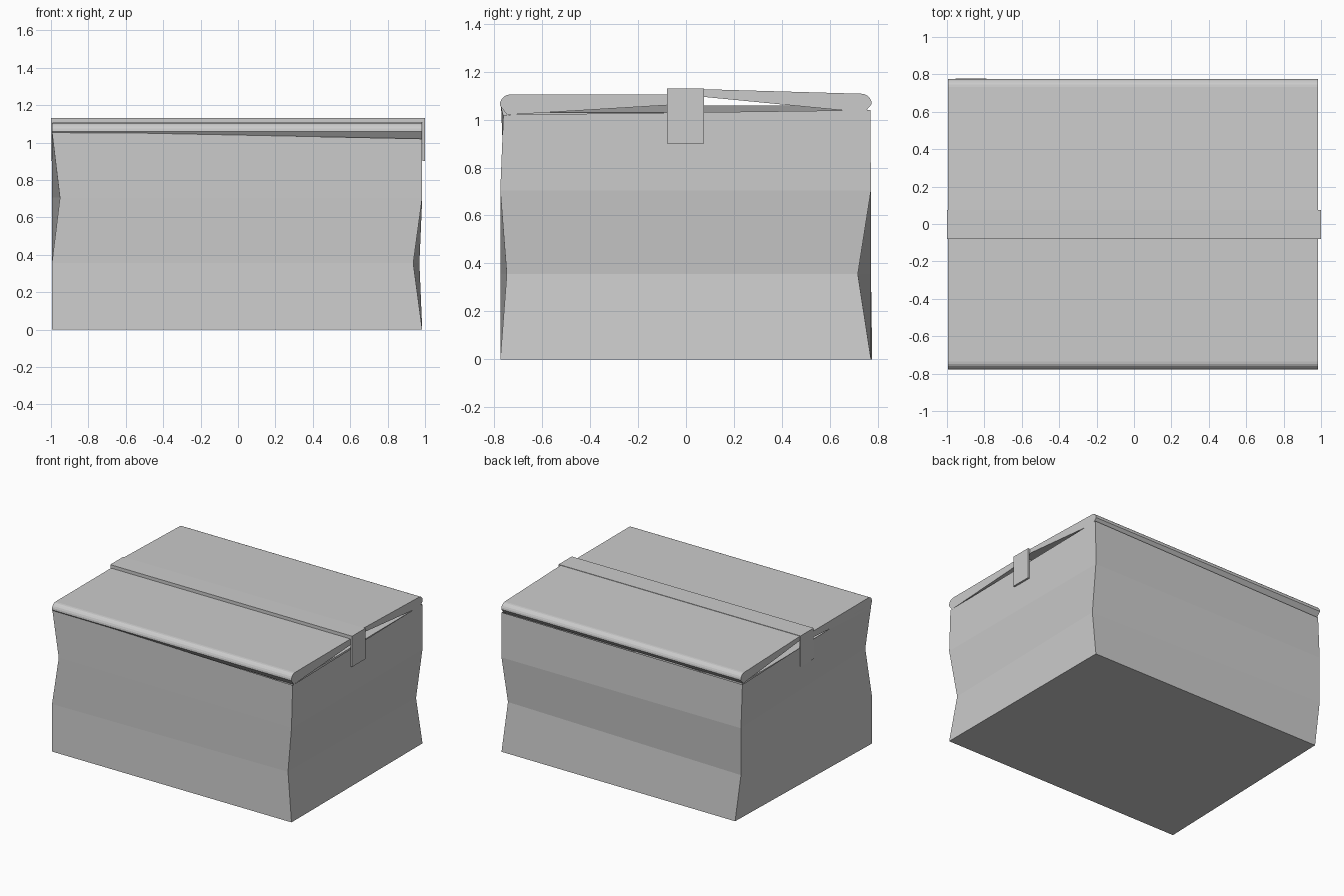
import bpy, bmesh, math

if "Cube" in bpy.data.objects:
    bpy.data.objects.remove(bpy.data.objects["Cube"])

def make_object(name, verts, faces):
    mesh = bpy.data.meshes.new(name)
    bm = bmesh.new()
    vs = [bm.verts.new(v) for v in verts]
    for f in faces:
        bm.faces.new([vs[i] for i in f])
    bmesh.ops.recalc_face_normals(bm, faces=bm.faces)
    bm.to_mesh(mesh)
    bm.free()
    obj = bpy.data.objects.new(name, mesh)
    bpy.context.collection.objects.link(obj)
    return obj

def extrude_x(name, profile, x0, x1):
    """Solid made by sweeping a (y, z) profile along x."""
    n = len(profile)
    verts = [(x, y, z) for x in (x0, x1) for y, z in profile]
    faces = [(i, (i + 1) % n, n + (i + 1) % n, n + i) for i in range(n)]
    return make_object(name, verts, faces + [range(n), range(n, 2 * n)])

def extrude_y(name, profile, y0, y1):
    """Solid made by sweeping an (x, z) profile along y."""
    n = len(profile)
    verts = [(x, y, z) for y in (y0, y1) for x, z in profile]
    faces = [(i, (i + 1) % n, n + (i + 1) % n, n + i) for i in range(n)]
    return make_object(name, verts, faces + [range(n), range(n, 2 * n)])

# Box walls: four stacked corner rings, some corners dented inward
L, R, F, B = -0.995, 0.985, -0.775, 0.772
rings = [
    [(L, F, 0), (R, F, 0), (R, B, 0), (-0.95, B + 0.005, 0)],
    [(L, F, 0.355), (0.937, -0.748, 0.355), (0.97, 0.717, 0.355), (L, B, 0.355)],
    [(-0.952, -0.757, 0.705), (R, F, 0.705), (R, B, 0.705), (L, B, 0.705)],
    [(L, F + 0.003, 1.06), (R, -0.762, 1.02), (R, B - 0.003, 1.04), (L, 0.755, 1.025)],
]
verts = [v for ring in rings for v in ring]
faces = [(4 * k + i, 4 * k + (i + 1) % 4, 4 * k + 4 + (i + 1) % 4, 4 * k + 4 + i)
         for k in range(3) for i in range(4)]
make_object("box_walls", verts, faces + [(0, 3, 2, 1)])

# Short inner flaps folded in from both ends
for name, edge, inner in (("inner_flap_right", 0.975, 0.3), ("inner_flap_left", -0.985, -0.3)):
    extrude_y(name, [(edge, 1.03), (inner, 1.06), (inner, 1.035), (edge, 1.005)], -0.74, 0.74)

# Long outer flaps with a rounded fold
def flap(name, side, edge, fold_z, top_z, mid_top, mid_low, under_z, r=0.042):
    arc = []
    for k in range(6):
        a = math.radians(90 * k / 5)
        arc.append((side * (edge - r + r * math.cos(a)), fold_z + (top_z - fold_z) * math.sin(a)))
    profile = [(side * (edge - 0.03), under_z)] + arc + [(0, mid_top), (0, mid_low)]
    return extrude_x(name, profile, L, R)

flap("front_flap", -1, 0.777, 1.06, 1.105, 1.105, 1.065, 1.02)
flap("back_flap", 1, 0.775, 1.065, 1.108, 1.129, 1.102, 1.03)

# Packing tape over the seam, hanging down both ends
extrude_y("tape", [(-1.0, 0.9), (-1.0, 1.13), (1.0, 1.13), (1.0, 0.9),
                   (0.986, 0.9), (0.986, 1.106), (-0.99, 1.106), (-0.99, 0.9)], -0.08, 0.075)
